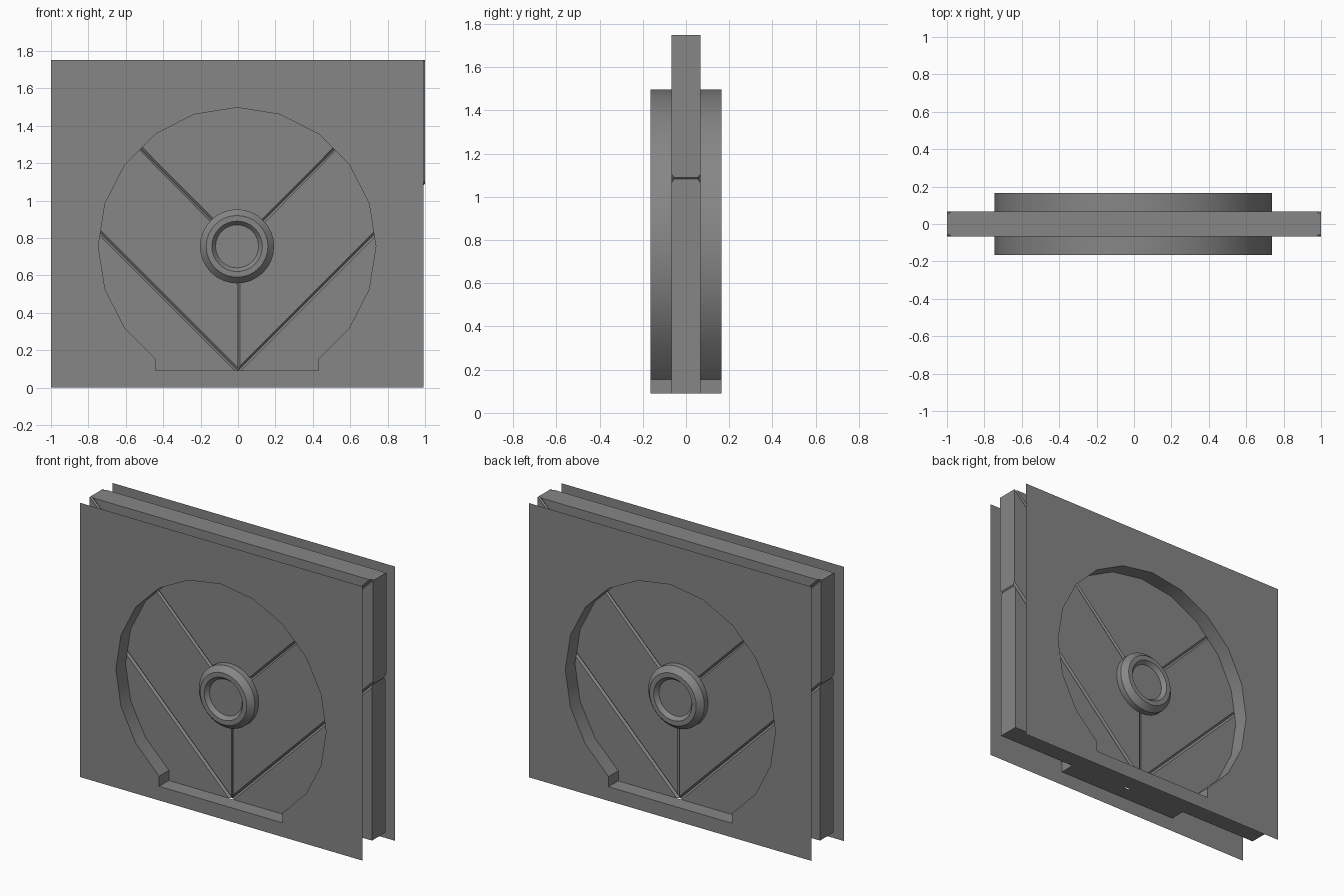
import bpy, bmesh, math
from mathutils import Vector

if "Cube" in bpy.data.objects:
    bpy.data.objects.remove(bpy.data.objects["Cube"])

CX, CZ = -0.005, 0.755         # centre of the opening and hub
FACE_Y, CORE_Y = 0.165, 0.067  # half depths of wall skin and door
FLOOR, EDGE_X = 0.09, 0.993


def make_object(name, bm, mirror=False, smooth=False):
    mesh = bpy.data.meshes.new(name)
    bm.to_mesh(mesh)
    bm.free()
    ob = bpy.data.objects.new(name, mesh)
    bpy.context.collection.objects.link(ob)
    if mirror:
        mod = ob.modifiers.new("mirror_to_back", 'MIRROR')
        mod.use_axis = (False, True, False)
        mod.use_mirror_merge = False
    if smooth:
        bpy.ops.object.select_all(action='DESELECT')
        bpy.context.view_layer.objects.active = ob
        ob.select_set(True)
        bpy.ops.object.shade_smooth_by_angle(angle=math.radians(30))
    return ob


def loop_edges(bm, points, y):
    vs = [bm.verts.new((x, y, z)) for x, z in points]
    return vs, [bm.edges.new((a, b)) for a, b in zip(vs, vs[1:] + vs[:1])]


# Opening outline: 20-sided circle with a flat threshold at the bottom
R = 0.742
opening = [(CX + R * math.sin(math.radians(18 * i)),
            CZ + R * math.cos(math.radians(18 * i))) for i in range(-8, 9)]
opening += [(opening[-1][0], FLOOR), (opening[0][0], FLOOR)]

# Wall skin with the opening cut out
bm = bmesh.new()
_, outer = loop_edges(bm, [(-1, 0), (EDGE_X, 0), (EDGE_X, 1.75), (-1, 1.75)], -FACE_Y)
_, inner = loop_edges(bm, opening, -FACE_Y)
bmesh.ops.triangle_fill(bm, edges=outer + inner, use_beauty=True, normal=(0, -1, 0))
for f in bm.faces:
    f.normal_update()
    if f.normal.y > 0:
        f.normal_flip()
bmesh.ops.dissolve_limit(bm, angle_limit=0.01, verts=bm.verts[:], edges=bm.edges[:])
make_object("wall_skin", bm, mirror=True)

# Reveal lining the opening back to the door
bm = bmesh.new()
front, _ = loop_edges(bm, opening, -FACE_Y)
back, _ = loop_edges(bm, opening, -CORE_Y)
n = len(front)
for i in range(n):
    j = (i + 1) % n
    f = bm.faces.new((front[i], front[j], back[j], back[i]))
    f.normal_update()
    c = f.calc_center_median()
    if f.normal.dot(Vector((CX - c.x, 0, CZ - c.z))) < 0:
        f.normal_flip()
make_object("opening_reveal", bm, mirror=True, smooth=True)


# Door leaves: prisms with bevels only along the seams between them
def door_leaf(name, points, bevel_centre=True):
    bm = bmesh.new()
    vs, _ = loop_edges(bm, points, -CORE_Y)
    face = bm.faces.new(vs)
    ext = bmesh.ops.extrude_face_region(bm, geom=[face])
    moved = [v for v in ext['geom'] if isinstance(v, bmesh.types.BMVert)]
    bmesh.ops.translate(bm, verts=moved, vec=(0, 2 * CORE_Y, 0))
    if len(bm.faces) == len(points) + 1:
        bm.faces.new(vs)
    bmesh.ops.recalc_face_normals(bm, faces=bm.faces[:])

    def is_seam(e):
        a, b = (v.co for v in e.verts)
        if abs(a.y - b.y) > 0.01:
            return False
        on_side = min(abs(a.x), abs(b.x)) > 0.98 and a.x * b.x > 0
        on_top = min(a.z, b.z) > 1.74
        on_base = max(a.z, b.z) < FLOOR + 0.01
        on_centre = max(abs(a.x), abs(b.x)) < 0.001
        return not (on_side or on_top or on_base or (on_centre and not bevel_centre))

    bmesh.ops.bevel(bm, geom=[e for e in bm.edges if is_seam(e)], offset=0.012,
                    offset_type='OFFSET', segments=1, affect='EDGES')
    make_object(name, bm)


door_leaf("door_leaf_top", [(0, CZ), (EDGE_X, 1.75), (-EDGE_X, 1.75)])
for side, s in (("left", -1), ("right", 1)):
    door_leaf("door_leaf_" + side,
              [(0, FLOOR), (s, FLOOR + 1), (s, 1.75), (s * EDGE_X, 1.75), (0, CZ)],
              bevel_centre=s > 0)
    door_leaf("door_leaf_lower_" + side,
              [(0, FLOOR), (s * EDGE_X, FLOOR), (s * EDGE_X, FLOOR + EDGE_X)])

# Round lock hub, revolved about the y axis
profile = [(0.198, 0.06), (0.198, 0.105), (0.165, 0.14), (0.135, 0.14), (0.115, 0.115)]
SEG = 32
bm = bmesh.new()
rings = [[bm.verts.new((CX + r * math.cos(2 * math.pi * i / SEG), -y,
                        CZ + r * math.sin(2 * math.pi * i / SEG)))
          for i in range(SEG)] for r, y in profile]
for a, b in zip(rings, rings[1:]):
    for i in range(SEG):
        j = (i + 1) % SEG
        bm.faces.new((a[i], a[j], b[j], b[i]))
bm.faces.new(rings[-1])
bmesh.ops.recalc_face_normals(bm, faces=bm.faces[:])
bm.normal_update()
if max(bm.faces, key=lambda f: len(f.verts)).normal.y > 0:
    bmesh.ops.reverse_faces(bm, faces=bm.faces[:])
make_object("lock_hub", bm, mirror=True, smooth=True)

# Dark metal finish on every part
metal = bpy.data.materials.new("dark_metal")
metal.diffuse_color = (0.24, 0.24, 0.24, 1)
metal.use_nodes = True
metal.node_tree.nodes["Principled BSDF"].inputs["Base Color"].default_value = metal.diffuse_color
for ob in bpy.context.collection.objects:
    ob.data.materials.append(metal)
